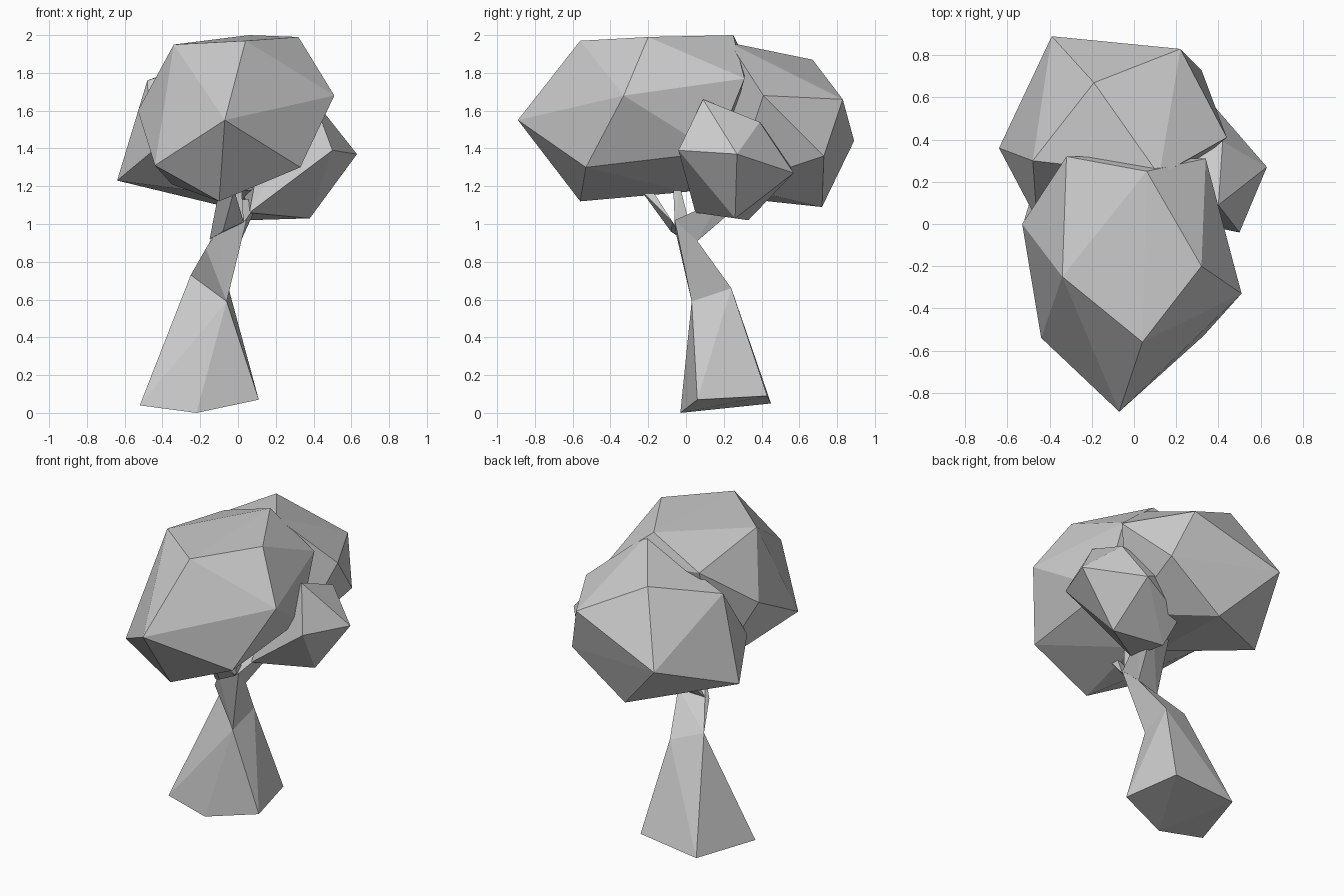
import bpy, bmesh


def finish(name, bm):
    bmesh.ops.recalc_face_normals(bm, faces=bm.faces)
    me = bpy.data.meshes.new(name)
    bm.to_mesh(me)
    bm.free()
    ob = bpy.data.objects.new(name, me)
    bpy.context.collection.objects.link(ob)


def add_hull(bm, pts):
    vs = [bm.verts.new(p) for p in pts]
    bmesh.ops.convex_hull(bm, input=vs)
    loose = [v for v in vs if v.is_valid and not v.link_faces]
    bmesh.ops.delete(bm, geom=loose, context='VERTS')


def limb(name, rings):
    """Faceted limb: hull between successive rings, inner caps removed."""
    bm = bmesh.new()
    for a, b in zip(rings, rings[1:]):
        add_hull(bm, a + b)
    for ring in rings[1:-1]:
        caps = [f for f in bm.faces
                if all(any((v.co - type(v.co)(p)).length < 1e-4 for p in ring) for v in f.verts)]
        bmesh.ops.delete(bm, geom=caps, context='FACES')
    bmesh.ops.remove_doubles(bm, verts=bm.verts, dist=1e-4)
    finish(name, bm)


def clump(name, pts):
    bm = bmesh.new()
    add_hull(bm, pts)
    finish(name, bm)


# Trunk: wide five-sided foot narrowing to a leaning neck
base = [(-.22, -.03, 0), (.11, .06, .07), (.03, .43, .09), (-.39, .45, .05), (-.52, .02, .04)]
mid = [(-.06, .03, .59), (-.05, .24, .66), (-.25, .17, .73)]
neck = [(-.17, .0, .87), (.015, .06, .91), (.045, -.06, 1.02), (-.1, -.06, .98)]
limb("trunk", [base, mid, neck])

# Branches fanning from the neck into the leaves
def tip(x, y, z, r=.05):
    return [(x - r, y, z), (x + r * .6, y - r * .6, z), (x + r * .6, y + r * .6, z)]

limb("front_branch", [[(-.15, -.02, .92), (.03, -.07, 1.01), (-.08, -.08, .96)], tip(-.05, -.21, 1.18)])
limb("middle_branch", [[(-.06, 0, .95), (.02, .03, .95), (.03, -.06, 1.02)], tip(0, -.05, 1.2, .03)])
limb("back_branch", [[(-.16, .02, .88), (.015, .06, .91), (.04, -.06, 1.02)], tip(.05, .25, 1.13, .11)])

# Leaf clumps
clump("front_leaves", [
    (-.07, -.89, 1.55), (.04, -.56, 1.97), (-.34, -.25, 1.95), (.32, -.20, 1.99),
    (-.53, 0, 1.60), (-.44, -.54, 1.31), (-.10, -.56, 1.12), (.33, -.53, 1.30),
    (.51, -.33, 1.68), (.06, .25, 2.0), (-.32, .32, 1.86), (.34, .31, 1.77), (0, 0, 1.17),
    (.35, .15, 1.38), (-.35, .15, 1.21)])
clump("back_leaves", [
    (-.19, .67, 1.87), (.22, .83, 1.66), (-.39, .89, 1.44), (.44, .41, 1.68),
    (.32, .73, 1.36), (-.06, .72, 1.09), (-.48, .30, 1.76), (-.64, .36, 1.23),
    (.12, .23, 1.96), (-.12, .06, 1.16), (.25, .25, 1.2), (-.46, .02, 1.38)])
clump("side_leaves", [
    (.63, .27, 1.37), (.50, -.04, 1.39), (.38, .26, 1.03), (.40, .09, 1.66),
    (.42, .39, 1.54), (.37, .57, 1.27), (.05, .33, 1.02), (.06, .05, 1.06),
    (.15, .2, 1.55), (.14, .5, 1.4), (.03, .46, 1.16)])
